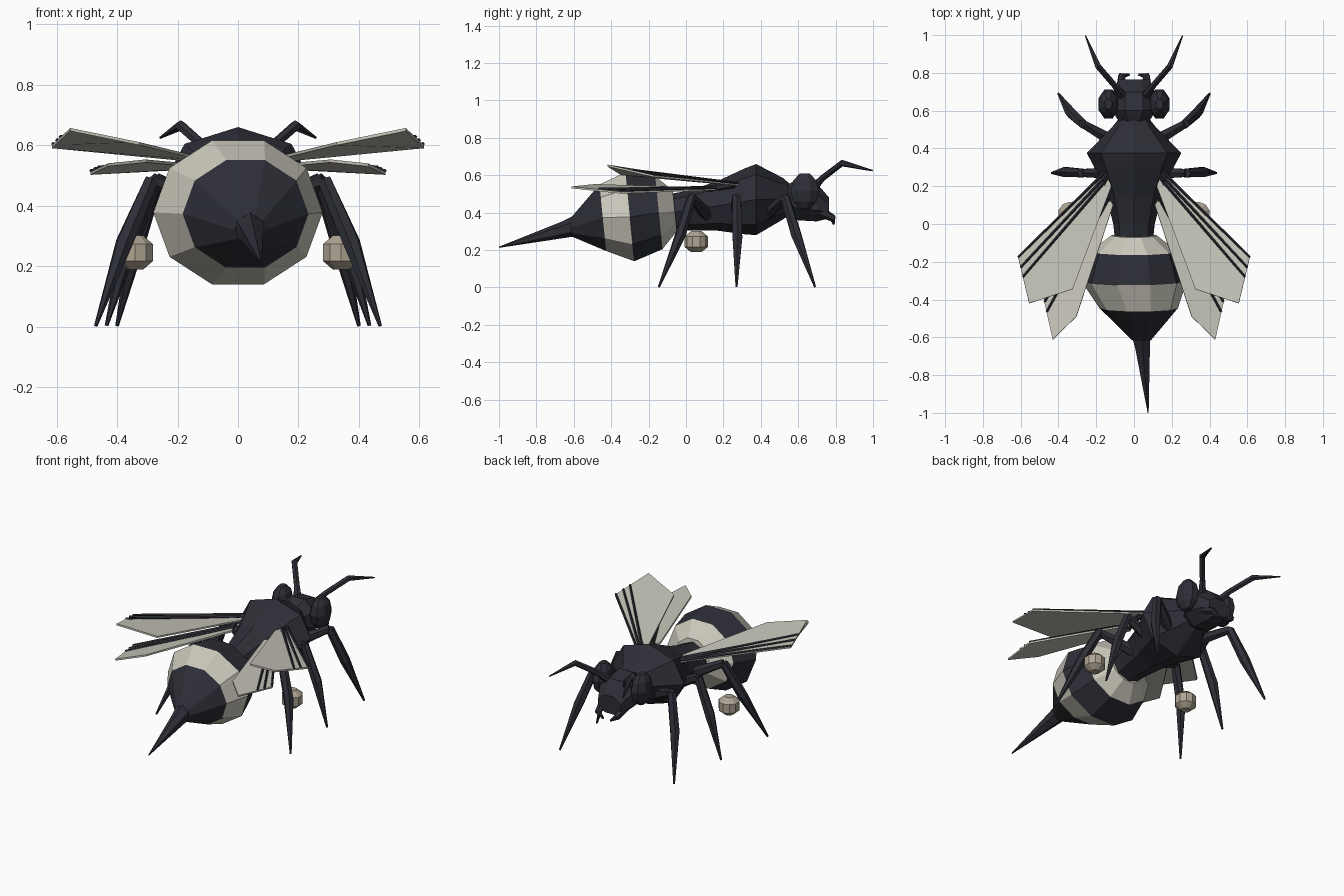
import bpy, bmesh, math
from mathutils import Vector

if "Cube" in bpy.data.objects:
    bpy.data.objects.remove(bpy.data.objects["Cube"])


def material(name, rgb):
    mat = bpy.data.materials.new(name)
    mat.use_nodes = True
    mat.diffuse_color = (*rgb, 1)
    mat.node_tree.nodes["Principled BSDF"].inputs["Base Color"].default_value = (*rgb, 1)
    return mat


DARK = material("blue_black", (0.027, 0.028, 0.038))
CREAM = material("cream", (0.60, 0.58, 0.50))
WING = material("pale_wing", (0.57, 0.56, 0.49))
POLLEN = material("pollen_tan", (0.42, 0.37, 0.29))


def finish(name, bm, mats, mirror=False):
    bmesh.ops.recalc_face_normals(bm, faces=bm.faces)
    mesh = bpy.data.meshes.new(name)
    bm.to_mesh(mesh)
    bm.free()
    for mat in mats:
        mesh.materials.append(mat)
    obj = bpy.data.objects.new(name, mesh)
    bpy.context.collection.objects.link(obj)
    if mirror:
        obj.modifiers.new("Mirror", "MIRROR").use_mirror_merge = False
    return obj


def skin(name, rings, sides, mats, bands=None, turn=0.0, mirror=False):
    """Skin over rings given as (centre, u axis, v axis); bands pick materials."""
    bm = bmesh.new()
    loops = []
    for c, u, v in rings:
        angles = [(i + turn) * math.tau / sides for i in range(sides)]
        loops.append([bm.verts.new(c + u * math.sin(a) + v * math.cos(a)) for a in angles])
    for k in range(len(loops) - 1):
        for i in range(sides):
            j = (i + 1) % sides
            f = bm.faces.new((loops[k][i], loops[k][j], loops[k + 1][j], loops[k + 1][i]))
            f.material_index = bands[k] if bands else 0
    bm.faces.new(loops[0]).material_index = bands[0] if bands else 0
    bm.faces.new(loops[-1]).material_index = bands[-1] if bands else 0
    return finish(name, bm, mats, mirror)


def body(name, stations, sides, mats, bands=None, turn=0.0, lean=0.0):
    """Body segment along y; stations are (x, y, z, half width, half height)."""
    rings = [(Vector((x, y, z)), Vector((w, 0, 0)), Vector((0, -lean * h, h)))
             for x, y, z, w, h in stations]
    return skin(name, rings, sides, mats, bands, turn)


def limb(name, points, radii, sides=6, mat=DARK, mirror=True):
    """Tapering tube through the points."""
    pts = [Vector(p) for p in points]
    rings = []
    for i, p in enumerate(pts):
        d = (pts[min(i + 1, len(pts) - 1)] - pts[max(i - 1, 0)]).normalized()
        q = d.to_track_quat("Z", "Y")
        rings.append((p, q @ Vector((radii[i], 0, 0)), q @ Vector((0, radii[i], 0))))
    return skin(name, rings, sides, [mat], mirror=mirror)


# Striped abdomen, curving slightly to one side, and its sting
body("abdomen", [(0, -0.06, 0.41, 0.12, 0.115), (0, -0.145, 0.40, 0.23, 0.205),
                 (0, -0.30, 0.378, 0.28, 0.25), (0.025, -0.445, 0.373, 0.208, 0.187),
                 (0.04, -0.615, 0.32, 0.05, 0.05)],
     10, [DARK, CREAM], bands=[1, 0, 1, 0], turn=0.5, lean=0.1)
limb("sting", [(0.035, -0.57, 0.335), (0.045, -0.65, 0.31), (0.075, -1.0, 0.215)],
     [0.058, 0.045, 0.003], mirror=False)

# Thorax with waist and neck
body("thorax", [(0, -0.09, 0.40, 0.10, 0.10), (0, 0.0, 0.41, 0.11, 0.105),
                (0, 0.16, 0.435, 0.15, 0.13), (0, 0.31, 0.46, 0.215, 0.175),
                (0, 0.375, 0.47, 0.25, 0.19), (0, 0.52, 0.475, 0.11, 0.11),
                (0, 0.57, 0.47, 0.07, 0.07)], 8, [DARK])

# Head, eyes and mouthparts
body("head", [(0, 0.54, 0.47, 0.085, 0.085), (0, 0.60, 0.47, 0.125, 0.12),
              (0, 0.70, 0.455, 0.12, 0.11), (0, 0.765, 0.425, 0.085, 0.06)],
     8, [DARK], turn=0.5)
up = Vector((0, 0, 1))
eye_rings = [(Vector((0.135, 0.635, 0.515 + z)), Vector((w, 0, 0)), Vector((0, w * 1.45, 0)))
             for z, w in ((-0.095, 0.02), (-0.055, 0.047), (0, 0.057), (0.055, 0.047), (0.095, 0.02))]
skin("eyes", eye_rings, 8, [DARK], turn=0.5, mirror=True)
limb("mandibles", [(0.07, 0.71, 0.41), (0.065, 0.785, 0.37), (0.025, 0.79, 0.34)],
     [0.03, 0.02, 0.006])
limb("antennae", [(0.06, 0.68, 0.53), (0.10, 0.73, 0.585), (0.19, 0.835, 0.665), (0.257, 0.997, 0.625)],
     [0.026, 0.018, 0.018, 0.004])

# Three pairs of legs: hip, knee, shin, foot
legs = {
    "front_legs": [(0.08, 0.42, 0.38), (0.27, 0.53, 0.485), (0.335, 0.59, 0.28), (0.40, 0.69, 0.003)],
    "middle_legs": [(0.08, 0.27, 0.38), (0.275, 0.27, 0.485), (0.36, 0.275, 0.27), (0.435, 0.27, 0.003)],
    "hind_legs": [(0.07, 0.12, 0.38), (0.285, 0.03, 0.485), (0.375, -0.03, 0.28), (0.47, -0.145, 0.003)],
}
for name, (hip, knee, shin, foot) in legs.items():
    limb(name + "_upper", [hip, knee], [0.038, 0.024])
    limb(name + "_lower", [knee, shin, foot], [0.026, 0.03, 0.006])

# Pollen balls carried by the hind legs
ball = [(Vector((0.34, 0.055, 0.245 + z)), Vector((r, 0, 0)), Vector((0, r, 0)))
        for z, r in ((-0.056, 0.028), (-0.028, 0.062), (0.028, 0.062), (0.056, 0.028))]
skin("pollen_balls", ball, 10, [POLLEN], mirror=True)


def wing(name, outline, vein_steps):
    """Thin plate with a raised middle, plus dark veins fanning to the outer edge."""
    pts = [Vector(p) for p in outline]
    bm = bmesh.new()
    face = bm.faces.new([bm.verts.new(p) for p in pts])
    face.normal_update()
    if face.normal.z < 0:
        face.normal_flip()
    bmesh.ops.inset_region(bm, faces=[face], thickness=0.022, depth=0.006)
    obj = finish(name, bm, [WING], mirror=True)
    solid = obj.modifiers.new("Thickness", "SOLIDIFY")
    solid.thickness = 0.01
    solid.offset = 0
    root, lead, tip, _, back = pts
    for i, t in enumerate(vein_steps):
        start = root.lerp(back, t) + up * 0.008
        end = lead.lerp(tip, t) + up * 0.008
        limb(f"{name}_vein_{i + 1}", [start, end], [0.008, 0.006], sides=4)


wing("fore_wings", [(0.15, 0.28, 0.55), (0.615, -0.17, 0.595), (0.555, -0.42, 0.652),
                    (0.325, -0.345, 0.605), (0.12, 0.20, 0.555)], (0.02, 0.24, 0.44))
wing("hind_wings", [(0.15, 0.17, 0.525), (0.488, -0.35, 0.507), (0.43, -0.612, 0.535),
                    (0.305, -0.49, 0.548), (0.11, 0.10, 0.53)], (0.02, 0.24, 0.44))

# Wing joints along the sides of the thorax
limb("wing_joints", [(0.10, 0.29, 0.54), (0.16, 0.24, 0.55), (0.14, 0.12, 0.525)],
     [0.02, 0.02, 0.015])
